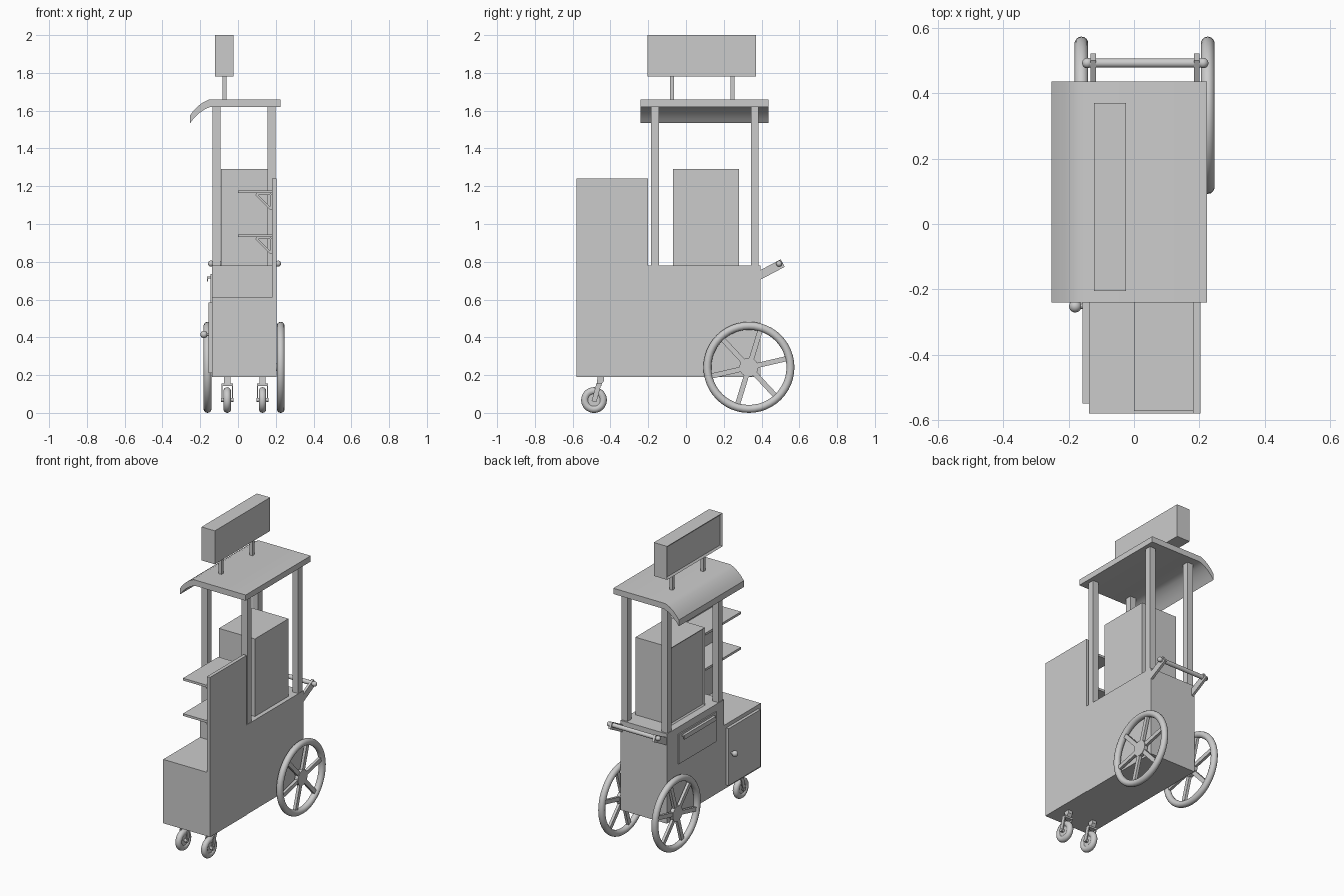
import bpy, bmesh, math
from mathutils import Vector

if "Cube" in bpy.data.objects:
    bpy.data.objects.remove(bpy.data.objects["Cube"])


def finish(bm, name):
    bmesh.ops.recalc_face_normals(bm, faces=bm.faces)
    me = bpy.data.meshes.new(name)
    bm.to_mesh(me)
    bm.free()
    ob = bpy.data.objects.new(name, me)
    bpy.context.collection.objects.link(ob)
    return ob


def prism(name, pts, axis, a, b):
    """Extrude a 2D outline: axis 'x' takes (y, z) points, axis 'y' takes (x, z)."""
    bm = bmesh.new()
    place = (lambda p, t: (t, p[0], p[1])) if axis == 'x' else (lambda p, t: (p[0], t, p[1]))
    lo = [bm.verts.new(place(p, a)) for p in pts]
    hi = [bm.verts.new(place(p, b)) for p in pts]
    bm.faces.new(lo)
    bm.faces.new(hi)
    n = len(pts)
    for i in range(n):
        j = (i + 1) % n
        bm.faces.new((lo[i], lo[j], hi[j], hi[i]))
    return finish(bm, name)


def bar(name, p, q, w, axis, a, b):
    """Flat bar from p to q in a plane, w wide, between a and b on the axis."""
    p, q = Vector(p), Vector(q)
    d = (q - p).normalized() * w / 2
    s = Vector((-d.y, d.x))
    return prism(name, [p + s, p - s, q - s, q + s], axis, a, b)


def box(name, x, y, z, inset=0, depth=0):
    """Box from ranges; inset recesses a panel into the -x face."""
    bm = bmesh.new()
    bmesh.ops.create_cube(bm, size=1)
    for v in bm.verts:
        v.co = [r[0] if c < 0 else r[1] for c, r in zip(v.co, (x, y, z))]
    if inset:
        bm.normal_update()
        face = min(bm.faces, key=lambda f: f.calc_center_median().x)
        bmesh.ops.inset_region(bm, faces=[face], thickness=inset)
        for v in face.verts:
            v.co.x += depth
    return finish(bm, name)


def smooth(name):
    ob = bpy.context.object
    ob.name = name
    bpy.ops.object.shade_smooth_by_angle(angle=math.radians(35))
    return ob


def rod(name, x0, x1, y, z, r, n=24):
    bpy.ops.mesh.primitive_cylinder_add(vertices=n, radius=r, depth=x1 - x0,
                                        location=((x0 + x1) / 2, y, z), rotation=(0, math.pi / 2, 0))
    return smooth(name)


def ball(name, x, y, z, r):
    bpy.ops.mesh.primitive_uv_sphere_add(segments=20, ring_count=12, radius=r, location=(x, y, z))
    return smooth(name)


def tyre(name, x, y, z, R, r):
    bpy.ops.mesh.primitive_torus_add(major_radius=R - r, minor_radius=r, major_segments=48,
                                     minor_segments=14, location=(x, y, z), rotation=(0, math.pi / 2, 0))
    return smooth(name)


# Cart body, low front cabinet and tall side panel
box("main_body", (-0.138, 0.2), (-0.2, 0.395), (0.19, 0.78))
box("front_cabinet", (-0.138, 0.2), (-0.58, -0.2), (0.19, 0.61))
box("side_panel", (0.18, 0.203), (-0.58, -0.2), (0.19, 1.24))

# Cabinet door with knob
box("cabinet_door", (-0.157, -0.138), (-0.55, -0.22), (0.21, 0.585))
rod("knob_stem", -0.178, -0.15, -0.252, 0.415, 0.008)
ball("door_knob", -0.18, -0.252, 0.415, 0.019)

# Drawer front with lip handle
box("drawer_front", (-0.146, -0.138), (-0.11, 0.28), (0.54, 0.735))
prism("drawer_handle", [(-0.145, 0.722), (-0.163, 0.722), (-0.165, 0.695), (-0.159, 0.695),
                        (-0.157, 0.712), (-0.145, 0.712)], 'y', -0.08, 0.25)

# Counter-top box with recessed front
box("counter_box", (-0.09, 0.172), (-0.07, 0.28), (0.78, 1.29), 0.012, 0.008)

# Roof posts
for x in (-0.135, 0.156):
    for y in (-0.185, 0.343):
        box("roof_post", (x, x + 0.042), (y, y + 0.042), (0.78, 1.63))

# Roof with curved awning edge
roof = prism("roof", [(0.224, 1.62), (0.224, 1.658), (-0.155, 1.658), (-0.185, 1.644), (-0.213, 1.623),
                      (-0.237, 1.598), (-0.253, 1.576), (-0.253, 1.535), (-0.235, 1.558),
                      (-0.207, 1.586), (-0.175, 1.608), (-0.145, 1.62)], 'y', -0.24, 0.436)
bpy.context.view_layer.objects.active = roof
bpy.ops.object.select_all(action='DESELECT')
roof.select_set(True)
bpy.ops.object.shade_smooth_by_angle(angle=math.radians(35))

# Sign box on two posts
box("sign_box", (-0.122, -0.025), (-0.205, 0.37), (1.78, 2.0), 0.016, 0.01)
for y in (-0.074, 0.247):
    box("sign_post", (-0.082, -0.06), (y - 0.011, y + 0.011), (1.65, 1.785))

# Shelves with triangular brackets
for z in (0.93, 1.163):
    box("shelf", (0.0, 0.18), (-0.572, -0.205), (z, z + 0.015))
    for y in (-0.5, -0.28):
        a, b, c = (0.095, z - 0.005), (0.175, z - 0.005), (0.175, z - 0.085)
        for p, q in ((a, b), (b, c), (c, a)):
            bar("shelf_bracket", p, q, 0.01, 'y', y - 0.008, y + 0.008)

# Push handle
for x in (-0.133, 0.184):
    bar("handle_arm", (0.37, 0.718), (0.512, 0.793), 0.045, 'x', x, x + 0.016)
rod("handle_bar", -0.142, 0.21, 0.493, 0.79, 0.014)
for x in (-0.143, 0.212):
    ball("handle_end", x, 0.493, 0.79, 0.016)

# Large spoked wheels
WY, WZ, WR = 0.333, 0.241, 0.241
for x, inner in ((-0.161, -0.13), (0.226, 0.19)):
    tyre("wheel_tyre", x, WY, WZ, WR, 0.021)
    rod("wheel_hub", x - 0.012, x + 0.012, WY, WZ, 0.05)
    rod("wheel_axle", min(x, inner), max(x, inner), WY, WZ, 0.02)
    for k in range(6):
        t = math.radians(13 + 60 * k)
        d = Vector((math.cos(t), math.sin(t)))
        c = Vector((WY, WZ))
        bar("wheel_spoke", c + d * 0.03, c + d * 0.21, 0.027, 'x', x - 0.009, x + 0.009)

# Swivel casters
CY, CZ = -0.487, 0.068
for x in (-0.057, 0.13):
    tyre("caster_tyre", x, CY, CZ, 0.068, 0.02)
    rod("caster_disc", x - 0.012, x + 0.012, CY, CZ, 0.04)
    rod("caster_axle", x - 0.032, x + 0.032, CY, CZ, 0.011, 12)
    for s in (-1, 1):
        e = sorted((x + s * 0.024, x + s * 0.03))
        bar("caster_fork", (CY, CZ - 0.008), (-0.462, 0.152), 0.026, 'x', *e)
    bar("caster_yoke", (-0.476, 0.149), (-0.447, 0.149), 0.014, 'x', x - 0.03, x + 0.03)
    prism("caster_stem", [(-0.473, 0.15), (-0.449, 0.15), (-0.434, 0.17), (-0.434, 0.192),
                          (-0.468, 0.192)], 'x', x - 0.016, x + 0.016)
